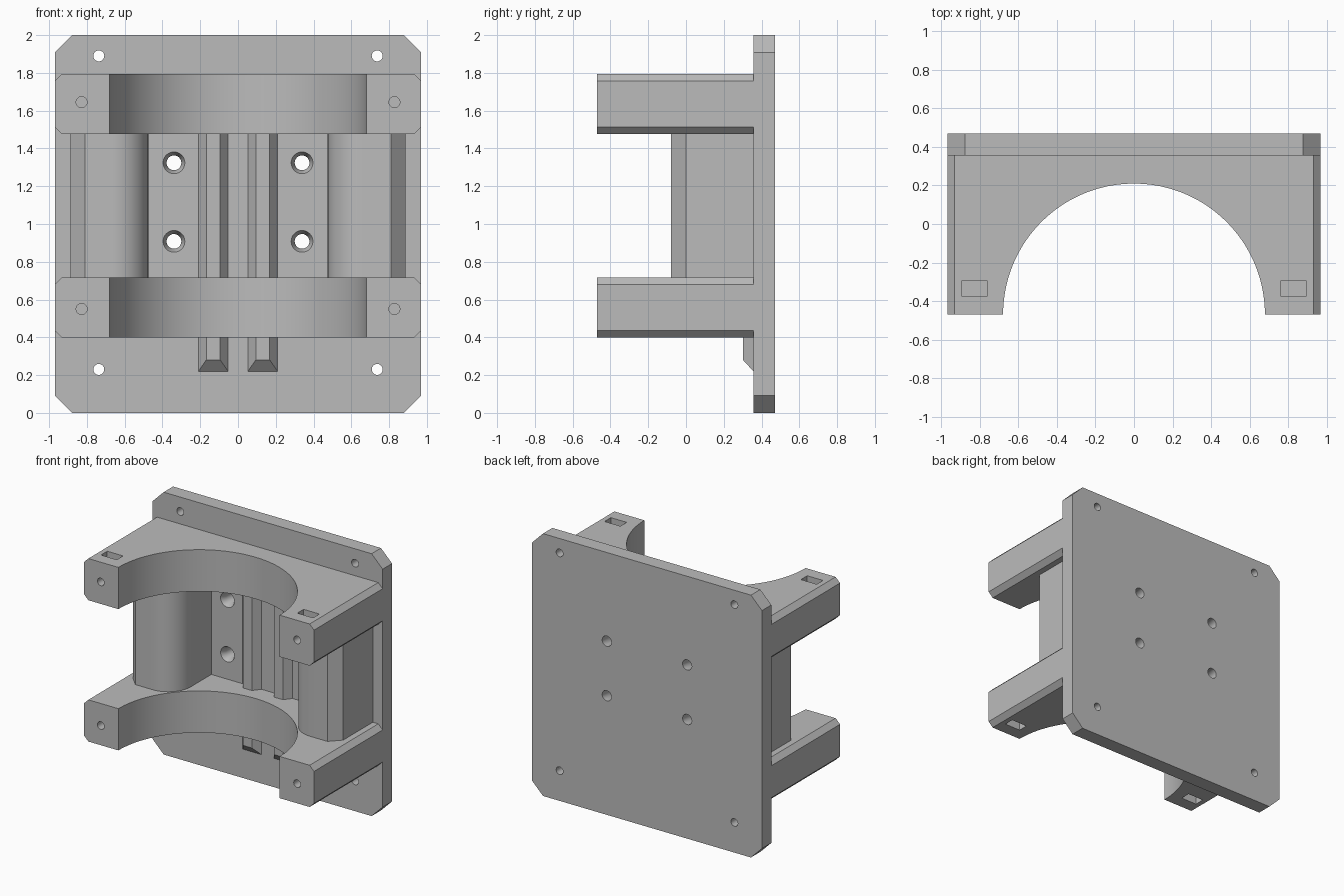
import bpy, bmesh
from math import sin, cos, pi, radians
from mathutils import Matrix, Vector

cube = bpy.data.objects.get("Cube")
if cube:
    bpy.data.objects.remove(cube, do_unlink=True)

grey = bpy.data.materials.new("plain grey")
grey.use_nodes = True
colour = (0.5, 0.5, 0.5, 1)
grey.diffuse_color = colour
grey.node_tree.nodes["Principled BSDF"].inputs["Base Color"].default_value = colour

# Shared depths along y
BACK, PLATE, FRONT = 0.47, 0.357, -0.47
WIDE = 0.97


def to_object(name, bm):
    bmesh.ops.recalc_face_normals(bm, faces=bm.faces)
    mesh = bpy.data.meshes.new(name)
    bm.to_mesh(mesh)
    bm.free()
    mesh.materials.append(grey)
    ob = bpy.data.objects.new(name, mesh)
    bpy.context.collection.objects.link(ob)
    return ob


def prism(name, outline, direction):
    """Extrude a closed outline of 3D points along a vector."""
    bm = bmesh.new()
    face = bm.faces.new([bm.verts.new(p) for p in outline])
    moved = bmesh.ops.extrude_face_region(bm, geom=[face])["geom"]
    verts = [v for v in moved if isinstance(v, bmesh.types.BMVert)]
    bmesh.ops.translate(bm, verts=verts, vec=direction)
    return to_object(name, bm)


def clipped_slab(name, z0, z1, y0, y1, c):
    """Slab along y whose four corners are cut off."""
    w = WIDE
    pts = [(c - w, z0), (w - c, z0), (w, z0 + c), (w, z1 - c),
           (w - c, z1), (c - w, z1), (-w, z1 - c), (-w, z0 + c)]
    return prism(name, [(x, y0, z) for x, z in pts], (0, y1 - y0, 0))


def cone_cutter(x, z, y0, y1, r0, r1, sides=32):
    """Round cutter along y, radius r0 at y0 and r1 at y1."""
    bm = bmesh.new()
    bmesh.ops.create_cone(bm, cap_ends=True, segments=sides, radius1=r0, radius2=r1,
                          depth=y1 - y0,
                          matrix=Matrix.Translation((x, (y0 + y1) / 2, z))
                          @ Matrix.Rotation(radians(-90), 4, "X"))
    return to_object("cutter", bm)


def box_cutter(lo, hi):
    lo, hi = Vector(lo), Vector(hi)
    bm = bmesh.new()
    bmesh.ops.create_cube(bm, size=1, matrix=Matrix.Translation((lo + hi) / 2)
                          @ Matrix.Diagonal((*(hi - lo), 1)))
    return to_object("cutter", bm)


def cut(ob, cutters):
    """Subtract every cutter, then remove it."""
    for c in cutters:
        mod = ob.modifiers.new("cut", "BOOLEAN")
        mod.operation, mod.solver, mod.object = "DIFFERENCE", "EXACT", c
        bpy.context.view_layer.objects.active = ob
        bpy.ops.object.modifier_apply(modifier=mod.name)
        bpy.data.objects.remove(c, do_unlink=True)


def smooth(ob):
    bpy.ops.object.select_all(action="DESELECT")
    ob.select_set(True)
    bpy.context.view_layer.objects.active = ob
    bpy.ops.object.shade_smooth_by_angle(angle=radians(25))


# Back plate with corner holes and countersunk middle holes
plate = clipped_slab("back_plate", 0, 2, PLATE, BACK, 0.093)
holes = []
for side in (-1, 1):
    for z in (0.23, 1.89):
        holes.append(cone_cutter(side * 0.737, z, PLATE - 0.1, BACK + 0.1, 0.029, 0.029))
    for z in (0.908, 1.324):
        holes.append(cone_cutter(side * 0.339, z, PLATE - 0.1, BACK + 0.1, 0.039, 0.039))
        holes.append(cone_cutter(side * 0.339, z, PLATE - 0.02, PLATE + 0.04, 0.067, 0.039))
cut(plate, holes)
smooth(plate)

# Two cradle brackets: round bore, blind screw holes, nut slots on the outer faces
for name, z0, z1, up in (("lower_bracket", 0.4, 0.718, False),
                         ("upper_bracket", 1.477, 1.795, True)):
    bracket = clipped_slab(name, z0, z1, FRONT, PLATE, 0.037)
    bore = prism("cutter", [(0.68 * cos(a), FRONT + 0.68 * sin(a), z0 - 0.1)
                            for a in (2 * pi * i / 128 for i in range(128))],
                 (0, 0, z1 - z0 + 0.2))
    screw_z = z1 - 0.15 if up else z0 + 0.15
    s0, s1 = (screw_z - 0.065, z1 + 0.1) if up else (z0 - 0.1, screw_z + 0.065)
    tools = [bore]
    for side in (-1, 1):
        x = side * 0.828
        tools.append(cone_cutter(x, screw_z, FRONT - 0.1, -0.25, 0.029, 0.029))
        tools.append(box_cutter((x - 0.067, -0.373, s0), (x + 0.067, -0.297, s1)))
    cut(bracket, tools)
    smooth(bracket)

# Side pillars between the brackets, rounded towards the middle
R = 0.19
for name, side in (("right_pillar", -1), ("left_pillar", 1)):
    outline = [(0.475, PLATE)]
    for i in range(17):
        a = pi / 2 * i / 16
        outline.append((0.475 + R - R * cos(a), -0.08 + R - R * sin(a)))
    outline += [(0.81, -0.08), (0.887, 0), (0.887, PLATE)]
    pillar = prism(name, [(side * x, y, 0.718) for x, y in outline], (0, 0, 0.759))
    smooth(pillar)

# Two raised rails with sloped sides and a sloped lower end
for name, side in (("right_rail", -1), ("left_rail", 1)):
    rail = prism(name, [(side * 0.131 + x, y, 0.22) for x, y in
                        ((-0.079, PLATE), (-0.037, 0.302), (0.037, 0.302), (0.079, PLATE))],
                 (0, 0, 1.38))
    for v in rail.data.vertices:
        if v.co.z < 0.3 and v.co.y < 0.33:
            v.co.z += 0.06
